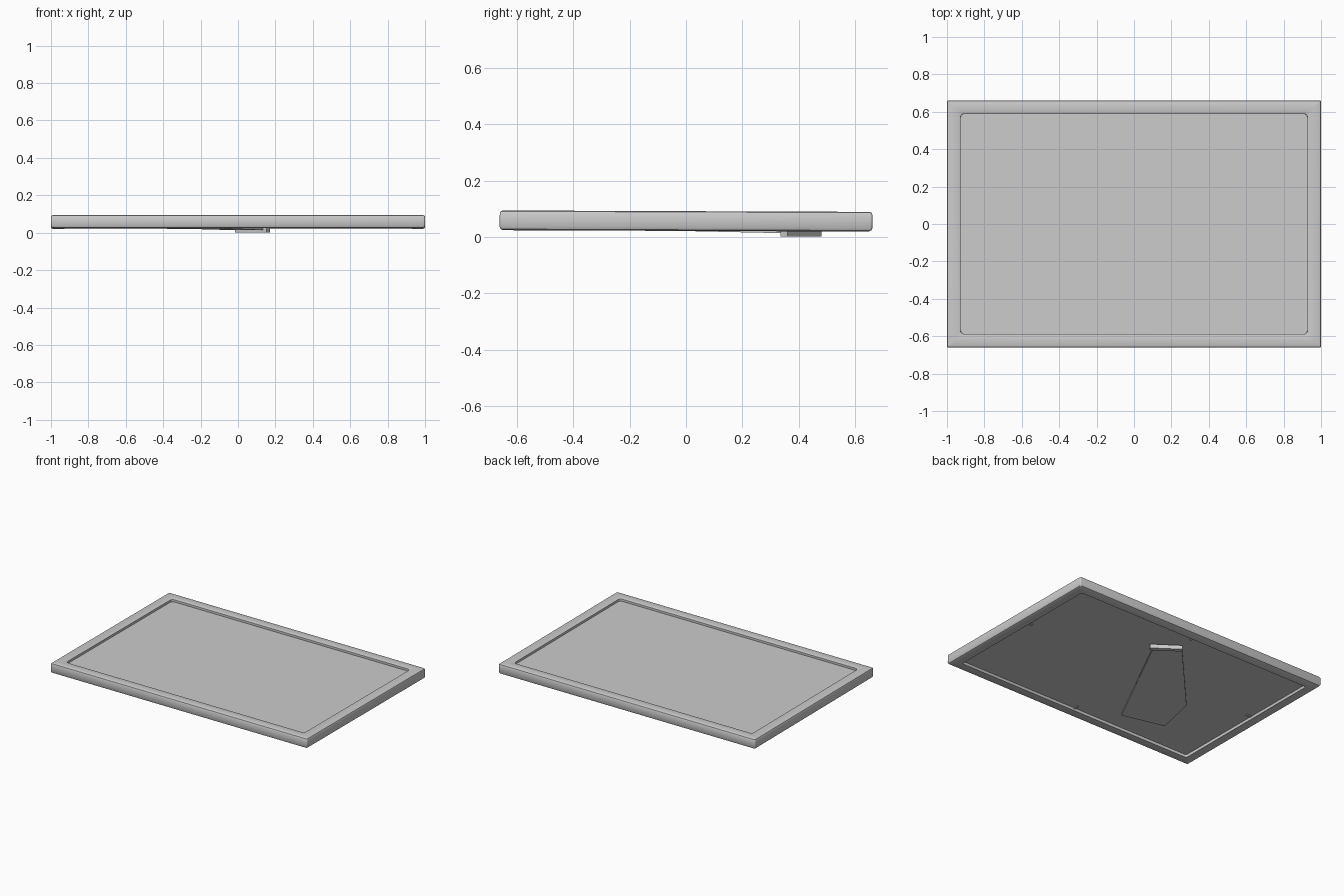
import bpy, bmesh, math
from mathutils import Matrix, Vector

if "Cube" in bpy.data.objects:
    bpy.data.objects.remove(bpy.data.objects["Cube"])

# the frame leans very slightly because it lies on its folded stand
TILT = Matrix.Rotation(-0.0038, 4, 'X')


def finish(name, bm, smooth=False):
    bmesh.ops.recalc_face_normals(bm, faces=bm.faces)
    bm.transform(TILT)
    me = bpy.data.meshes.new(name)
    bm.to_mesh(me)
    bm.free()
    ob = bpy.data.objects.new(name, me)
    bpy.context.collection.objects.link(ob)
    if smooth:
        bpy.context.view_layer.objects.active = ob
        ob.select_set(True)
        bpy.ops.object.shade_smooth_by_angle(angle=math.radians(35))
        ob.select_set(False)
    return ob


def rounded_rect(inset, r, n=4):
    hx, hy = 1 - inset, 0.661 - inset
    pts = []
    for k, (sx, sy) in enumerate(((1, 1), (-1, 1), (-1, -1), (1, -1))):
        for i in range(n + 1):
            a = math.pi / 2 * (k + i / n)
            pts.append((sx * (hx - r) + r * math.cos(a),
                        sy * (hy - r) + r * math.sin(a)))
    return pts


def prism(bm, corners, z0, z1):
    """Extrude a plan outline; z0 and z1 are functions of (x, y)."""
    low = [bm.verts.new((x, y, z0(x, y))) for x, y in corners]
    top = [bm.verts.new((x, y, z1(x, y))) for x, y in corners]
    bm.faces.new(low)
    bm.faces.new(top)
    n = len(corners)
    for i in range(n):
        j = (i + 1) % n
        bm.faces.new((low[i], low[j], top[j], top[i]))


# frame moulding: cross-section of (inset, z, corner radius) swept round
section = [(0.068, 0.022, 0.012), (0.012, 0.022, 0.006), (0.004, 0.026, 0.008),
           (0.0, 0.034, 0.008), (0.0, 0.082, 0.008), (0.003, 0.089, 0.008),
           (0.010, 0.092, 0.006), (0.066, 0.092, 0.020), (0.072, 0.089, 0.020),
           (0.073, 0.070, 0.020), (0.068, 0.050, 0.012)]
bm = bmesh.new()
rings = [[bm.verts.new((x, y, z)) for x, y in rounded_rect(o, r)]
         for o, z, r in section]
for a, b in zip(rings, rings[1:] + rings[:1]):
    for i in range(len(a)):
        j = (i + 1) % len(a)
        bm.faces.new((a[i], a[j], b[j], b[i]))
finish("frame", bm, True)

# picture with backing board
bm = bmesh.new()
prism(bm, rounded_rect(0.0675, 0.012), lambda x, y: 0.042, lambda x, y: 0.074)
finish("picture_and_backing", bm)

# folded stand, hinged at its wide end and sloping away from the board
axis = Vector((0.58, 0.815))


def slope(x, y):
    t = Vector((x, y)).dot(axis)
    return 0.015 + (0.37 - t) * 0.0165


leg = [(0.14, 0.36), (-0.01, 0.465), (-0.51, -0.087), (-0.579, -0.386), (-0.277, -0.455)]
bm = bmesh.new()
prism(bm, leg, slope, lambda x, y: slope(x, y) + 0.013)
finish("stand_leg", bm)

# foot bar across the narrow end
foot = [(0.17, 0.36), (0.0, 0.48), (-0.017, 0.456), (0.153, 0.336)]
bm = bmesh.new()
prism(bm, foot, lambda x, y: 0.0018 + 0.0038 * y, lambda x, y: 0.032)
finish("stand_foot", bm)

# small turn clips holding the board at the middle of each side
for i, (x, y) in enumerate(((0.91, 0.05), (0.0, 0.575), (0.0, -0.575), (-0.91, 0.05))):
    bm = bmesh.new()
    w, d = (0.02, 0.009) if abs(x) > 0.5 else (0.009, 0.02)
    prism(bm, [(x - w, y - d), (x + w, y - d), (x + w, y + d), (x - w, y + d)],
          lambda x, y: 0.037, lambda x, y: 0.043)
    finish("board_clip_%d" % (i + 1), bm)
